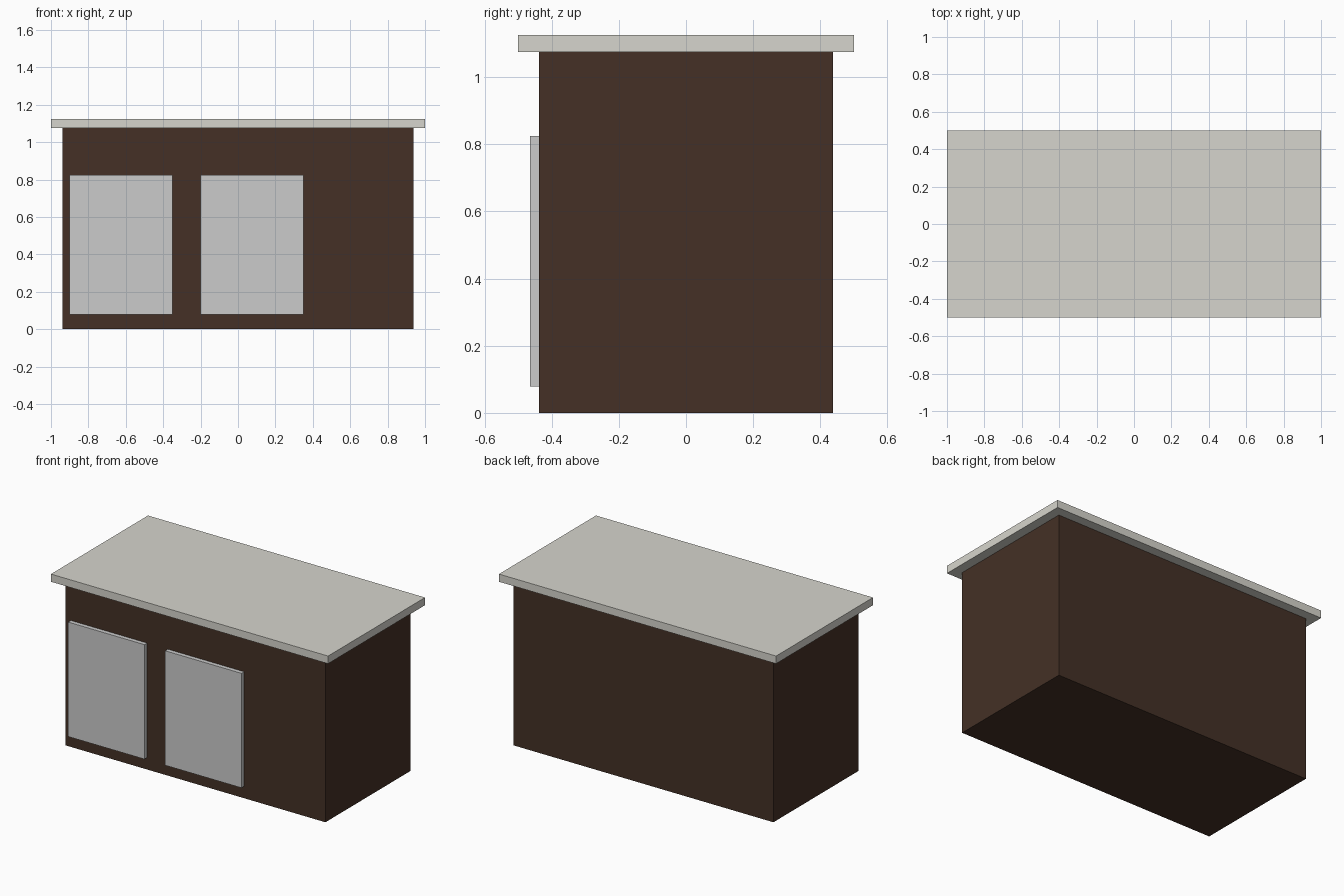
import bpy

if "Cube" in bpy.data.objects:
    bpy.data.objects.remove(bpy.data.objects["Cube"])


def material(name, color):
    mat = bpy.data.materials.new(name)
    mat.diffuse_color = (*color, 1.0)
    mat.use_nodes = True
    mat.node_tree.nodes["Principled BSDF"].inputs["Base Color"].default_value = mat.diffuse_color
    return mat


def box(name, low, high, mat=None):
    center = [(a + b) / 2 for a, b in zip(low, high)]
    bpy.ops.mesh.primitive_cube_add(size=1, location=center)
    obj = bpy.context.object
    obj.name = name
    obj.scale = [b - a for a, b in zip(low, high)]
    bpy.ops.object.transform_apply(location=False, rotation=False, scale=True)
    if mat:
        obj.data.materials.append(mat)
    return obj


dark_wood = material("dark_wood", (0.058, 0.03, 0.019))
stone = material("stone", (0.675, 0.665, 0.61))

# Cabinet body
box("cabinet_body", (-0.9375, -0.4375, 0), (0.9375, 0.4375, 1.075), dark_wood)

# Overhanging worktop
box("worktop", (-1, -0.5, 1.075), (1, 0.5, 1.125), stone)

# Two door panels standing proud of the front
for name, x in (("left_door", -0.9), ("middle_door", -0.2)):
    box(name, (x, -0.465, 0.078), (x + 0.55, -0.4375, 0.825))
